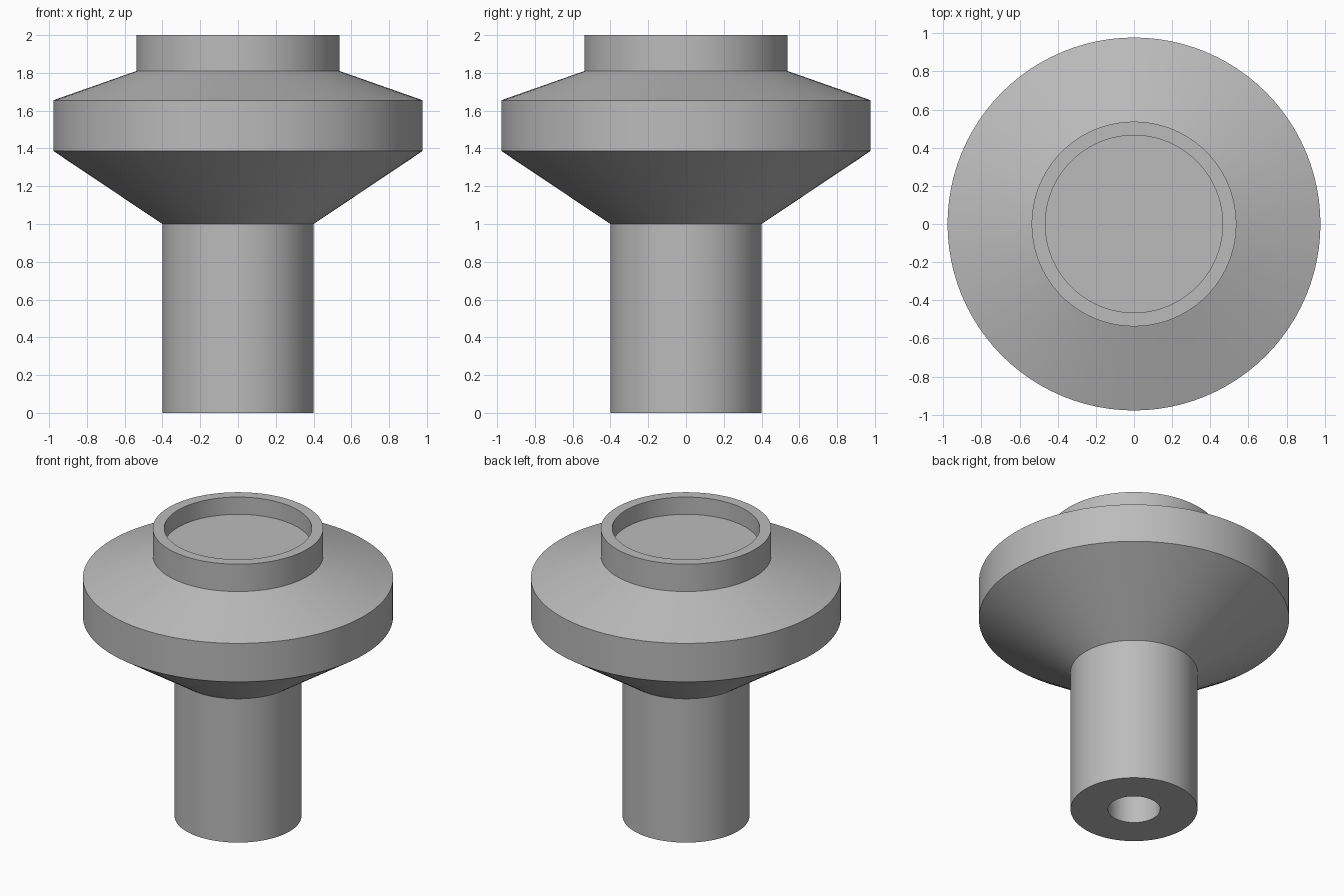
import bpy
import bmesh
import math

cube = bpy.data.objects.get("Cube")
if cube:
    bpy.data.objects.remove(cube, do_unlink=True)

SEGMENTS = 96

# Single plain grey
grey = bpy.data.materials.new("plain grey")
grey.use_nodes = True
colour = (0.5, 0.5, 0.5, 1)
grey.diffuse_color = colour
grey.node_tree.nodes["Principled BSDF"].inputs["Base Color"].default_value = colour


def lathe(name, profile, material):
    """Spin a (radius, z) profile around the z axis into a closed solid."""
    bm = bmesh.new()
    verts = [bm.verts.new((r, 0, z)) for r, z in profile]
    edges = [bm.edges.new(pair) for pair in zip(verts, verts[1:])]
    bmesh.ops.spin(bm, geom=verts + edges, cent=(0, 0, 0), axis=(0, 0, 1),
                   angle=math.tau, steps=SEGMENTS, use_merge=True)
    bmesh.ops.remove_doubles(bm, verts=bm.verts, dist=1e-5)
    bmesh.ops.recalc_face_normals(bm, faces=bm.faces)
    mesh = bpy.data.meshes.new(name)
    bm.to_mesh(mesh)
    bm.free()
    mesh.materials.append(material)
    obj = bpy.data.objects.new(name, mesh)
    bpy.context.collection.objects.link(obj)
    bpy.ops.object.select_all(action="DESELECT")
    obj.select_set(True)
    bpy.context.view_layer.objects.active = obj
    bpy.ops.object.shade_smooth_by_angle(angle=math.radians(15))
    return obj


bore = [(0, 1.0), (0.165, 1.0), (0.165, 0)]
stem = [(0.4, 0), (0.4, 1.0)]
flange = [(0.978, 1.387), (0.978, 1.655)]
collar = [(0.537, 1.81), (0.537, 2.0)]
recess = [(0.465, 2.0), (0.465, 1.88), (0, 1.88)]

lathe("flanged_knob", bore + stem + flange + collar + recess, grey)
